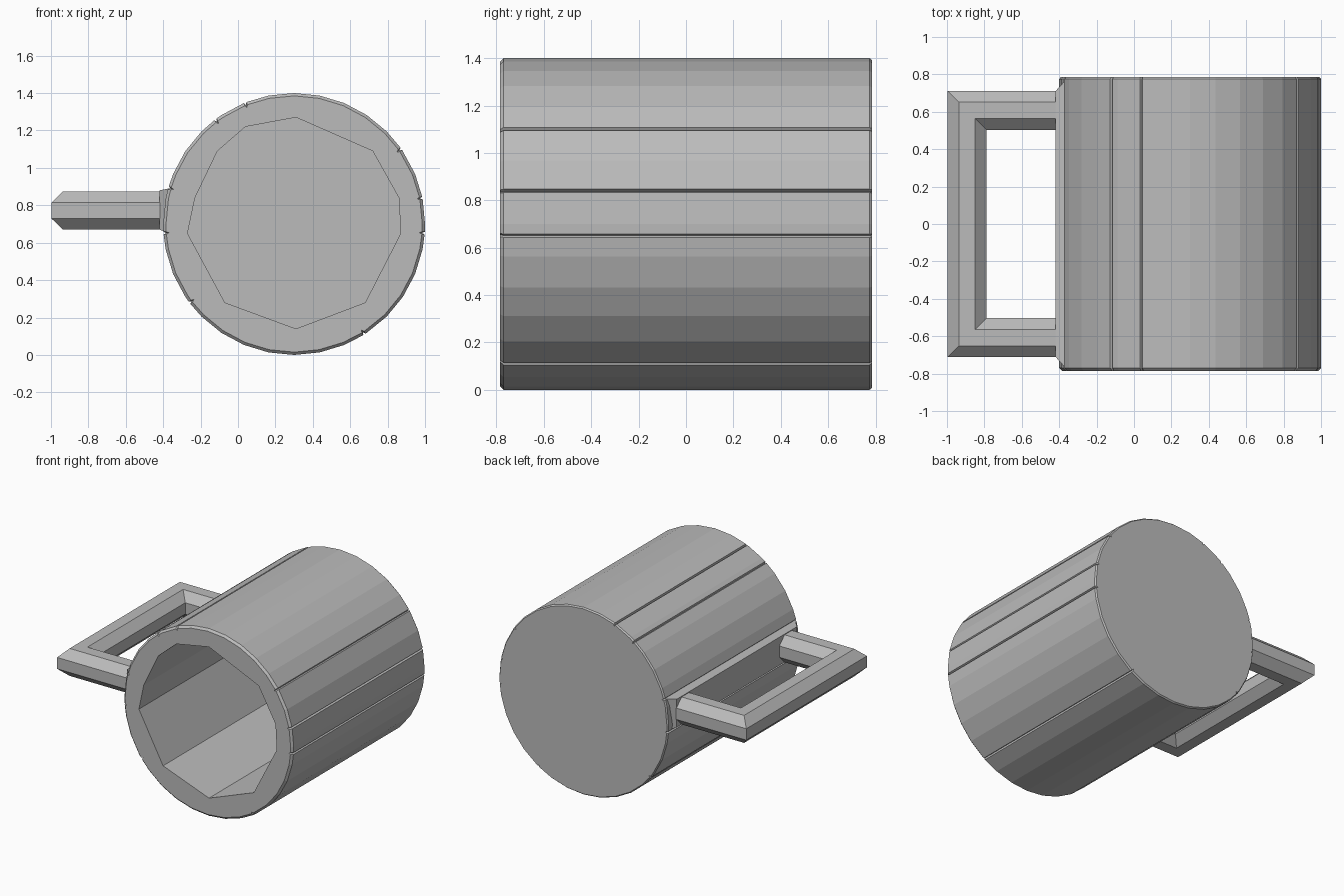
import bpy, bmesh
from math import sin, cos, radians, pi

old = bpy.data.objects.get("Cube")
if old:
    bpy.data.objects.remove(old, do_unlink=True)

grey = bpy.data.materials.new("plain grey")
grey.use_nodes = True
COLOUR = (0.5, 0.5, 0.5, 1)
grey.diffuse_color = COLOUR
grey.node_tree.nodes["Principled BSDF"].inputs["Base Color"].default_value = COLOUR

CX, CZ, R = 0.30, 0.70, 0.70      # cup axis and radius
FRONT, BACK, FLOOR = -0.785, 0.785, 0.74


def finish(bm, name):
    bmesh.ops.recalc_face_normals(bm, faces=bm.faces)
    mesh = bpy.data.meshes.new(name)
    bm.to_mesh(mesh)
    bm.free()
    mesh.materials.append(grey)
    obj = bpy.data.objects.new(name, mesh)
    bpy.context.collection.objects.link(obj)
    return obj


def add_ring(bm, points):
    return [bm.verts.new(p) for p in points]


def bridge(bm, a, b):
    for i in range(len(a)):
        j = (i + 1) % len(a)
        bm.faces.new((a[i], a[j], b[j], b[i]))


# Outer outline: a round with narrow lengthwise grooves
grooves = [11.5, 35, 112, 127, 164, 184, 217, 302.5, 356]
outline = [(a * 11.25, R) for a in range(32)
           if all(abs(a * 11.25 - g) > 2 for g in grooves)]
for g in grooves:
    outline += [(g - 0.6, R), (g, R - 0.014), (g + 0.6, R)]
outline.sort()


def outer(y, inset=0):
    return [(CX + (r - inset) * cos(radians(a)), y,
             CZ + (r - inset) * sin(radians(a))) for a, r in outline]


# Faceted opening
opening = [(0.87, 0.65), (0.86, 0.84), (0.72, 1.09), (0.31, 1.27), (0.04, 1.22),
           (-0.11, 1.09), (-0.23, 0.84), (-0.27, 0.65), (-0.07, 0.28),
           (0.31, 0.14), (0.68, 0.28)]

# Cup body: walls, rim, cavity and base
bm = bmesh.new()
rings = [add_ring(bm, outer(y, inset)) for y, inset in
         ((FRONT, 0.015), (FRONT + 0.015, 0), (BACK - 0.01, 0), (BACK, 0.008))]
for a, b in zip(rings, rings[1:]):
    bridge(bm, a, b)
bm.faces.new(rings[-1])
lip = add_ring(bm, [(x, FRONT, z) for x, z in opening])
floor = add_ring(bm, [(x, FLOOR, z) for x, z in opening])
bridge(bm, lip, floor)
bm.faces.new(floor)
rim_edges = [bm.edges.get((r[i - 1], r[i])) for r in (rings[0], lip) for i in range(len(r))]
bmesh.ops.triangle_fill(bm, use_beauty=True, use_dissolve=False, edges=rim_edges)
finish(bm, "cup_body")

# Mounting strip between cup and handle, tapering at both ends
bm = bmesh.new()
for x, y, low, high in ((-0.42, 0.71, 0.67, 0.88), (-0.37, 0.765, 0.65, 0.89),
                        (-0.30, 0.765, 0.65, 0.89)):
    for side in (-1, 1):
        for z in (low, high):
            bm.verts.new((x, side * y, z))
bmesh.ops.convex_hull(bm, input=bm.verts)
finish(bm, "handle_mount")

# Handle: an eight-sided bar swept round a squared loop with mitred corners
bm = bmesh.new()
section = [(0.113 * cos(pi / 8 + i * pi / 4), 0.111 * sin(pi / 8 + i * pi / 4))
           for i in range(8)]
path = [(-0.40, 1, 0), (-0.893, 1, -1), (-0.893, -1, -1), (-0.40, -1, 0)]
loops = [add_ring(bm, [(x + out * n, side * (0.608 + n), 0.772 + h) for n, h in section])
         for x, side, out in path]
for a, b in zip(loops, loops[1:]):
    bridge(bm, a, b)
bm.faces.new(loops[0])
bm.faces.new(loops[-1])
finish(bm, "handle")
